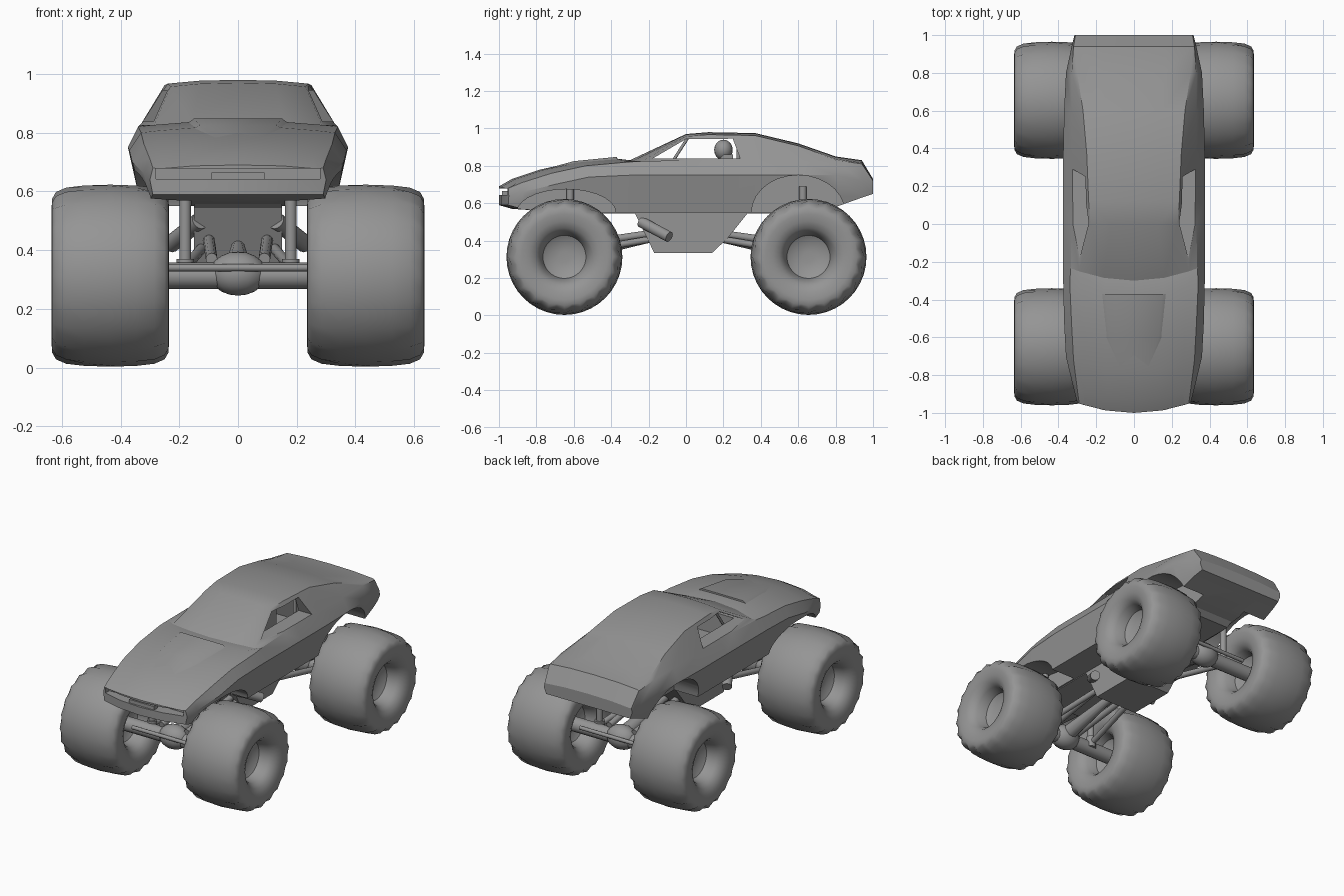
import bpy, bmesh
from math import sin, cos, pi
from mathutils import Vector

old = bpy.data.objects.get("Cube")
if old:
    bpy.data.objects.remove(old)

grey = bpy.data.materials.new("plain grey")
grey.use_nodes = True
grey.diffuse_color = (0.3, 0.3, 0.3, 1)
grey.node_tree.nodes["Principled BSDF"].inputs["Base Color"].default_value = (0.3, 0.3, 0.3, 1)


def make(name, bm):
    """Turn a bmesh into a named object with clean normals."""
    bmesh.ops.recalc_face_normals(bm, faces=bm.faces)
    mesh = bpy.data.meshes.new(name)
    bm.to_mesh(mesh)
    bm.free()
    mesh.materials.append(grey)
    obj = bpy.data.objects.new(name, mesh)
    bpy.context.collection.objects.link(obj)
    return obj


def smooth(obj, angle=0.6):
    bpy.ops.object.select_all(action="DESELECT")
    obj.select_set(True)
    bpy.context.view_layer.objects.active = obj
    bpy.ops.object.shade_smooth_by_angle(angle=angle)


def hull(name, points):
    bm = bmesh.new()
    for p in points:
        bm.verts.new(p)
    bmesh.ops.convex_hull(bm, input=bm.verts)
    return make(name, bm)


def prism(name, outline, x0, x1):
    """Side outline of (y, z) points pushed across from x0 to x1."""
    return hull(name, [(x, y, z) for x in (x0, x1) for y, z in outline])


def tube(name, start, end, radius, sides=12, tip=None):
    a, b = Vector(start), Vector(end)
    bm = bmesh.new()
    bmesh.ops.create_cone(bm, cap_ends=True, segments=sides, radius1=radius,
                          radius2=radius if tip is None else tip, depth=(b - a).length)
    turn = (b - a).to_track_quat("Z", "Y").to_matrix()
    bmesh.ops.transform(bm, matrix=turn.to_4x4(), verts=bm.verts)
    bmesh.ops.translate(bm, vec=(a + b) / 2, verts=bm.verts)
    smooth(make(name, bm))


def ball(name, centre, radius, stretch):
    bm = bmesh.new()
    bmesh.ops.create_uvsphere(bm, u_segments=16, v_segments=10, radius=radius)
    bmesh.ops.scale(bm, vec=stretch, verts=bm.verts)
    bmesh.ops.translate(bm, vec=centre, verts=bm.verts)
    smooth(make(name, bm))


def cut(obj, cutter):
    bpy.context.view_layer.objects.active = obj
    mod = obj.modifiers.new("cut", "BOOLEAN")
    mod.operation = "DIFFERENCE"
    mod.solver = "EXACT"
    mod.object = cutter
    bpy.ops.object.modifier_apply(modifier=mod.name)
    bpy.data.objects.remove(cutter)


# Body stations: y, top z, top half, belt z, belt half, widest z, widest half, sill z, sill half
stations = [
    (-1, .69, .27, .68, .29, .64, .3, .59, .29),
    (-.93, .73, .26, .71, .3, .66, .32, .57, .3),
    (-.78, .78, .26, .76, .32, .7, .36, .56, .32),
    (-.6, .82, .27, .8, .33, .74, .37, .55, .33),
    (-.38, .84, .28, .82, .34, .75, .375, .55, .33),
    (-.3, .83, .29, .825, .335, .75, .375, .55, .33),
    (0, .97, .23, .83, .33, .75, .375, .55, .33),
    (.12, .98, .24, .83, .33, .75, .375, .55, .33),
    (.37, .975, .25, .83, .33, .75, .375, .55, .33),
    (.6, .92, .27, .83, .33, .75, .37, .55, .33),
    (.8, .85, .3, .83, .33, .75, .36, .58, .32),
    (.94, .83, .31, .81, .32, .72, .33, .63, .31),
    (1, .73, .3, .72, .31, .69, .315, .65, .3),
]
bm = bmesh.new()
rings = []
for y, zt, a, zs, b, zm, m, zl, l in stations:
    ring = [(0, zt), (a * .55, zt - .003), (a, zt - .013), (b, zs),
            (m, zm), (l, zl), (l * .55, zl), (0, zl)]
    bow = .06 if y < -.2 else 0
    rings.append([bm.verts.new((x, y + bow * (x / .32) ** 2, z)) for x, z in ring])
for r, s in zip(rings, rings[1:]):
    for i in range(7):
        bm.faces.new((r[i], r[i + 1], s[i + 1], s[i]))
for r in (rings[0], rings[-1]):
    for i in range(3):
        bm.faces.new((r[i], r[i + 1], r[6 - i], r[7 - i]))
body = make("body_shell", bm)
bpy.context.view_layer.objects.active = body
body.modifiers.new("mirror", "MIRROR")
bpy.ops.object.modifier_apply(modifier="mirror")
bm = bmesh.new()
bm.from_mesh(body.data)
bmesh.ops.recalc_face_normals(bm, faces=bm.faces)
bm.to_mesh(body.data)
bm.free()

# Wheel arches, side windows, cabin and grille recess
for side in (-1, 1):
    for y, ry, rz in ((-.64, .265, .125), (.6, .25, .2)):
        arch = [(y + ry * cos(t * pi / 14), .55 + rz * sin(t * pi / 14)) for t in range(28)]
        cut(body, prism("arch_cutter", arch, side * .16, side * .6))
cut(body, prism("window_cutter", [(-.18, .838), (0, .943), (.25, .945), (.29, .838)], -.5, .5))
cut(body, prism("cabin_cutter", [(-.16, .7), (-.16, .84), (.01, .942), (.36, .944),
                                 (.42, .7)], -.23, .23))
cut(body, hull("grille_cutter", [(x, y, z) for z in (.643, .678) for x, y in
                                 ((-.28, -.915), (0, -.975), (.28, -.915),
                                  (-.28, -1.1), (.28, -1.1))]))
smooth(body, .5)

# Raised hood scoop, grille centre and seat
scoop = [(s * x, y, z) for s in (-1, 1) for x, y, z in
         ((.06, -.8, .77), (.13, -.6, .825), (.15, -.37, .848),
          (.19, -.37, .82), (.16, -.6, .805))]
smooth(hull("hood_scoop", scoop))
prism("grille_centre", [(-.985, .635), (-.985, .665), (-.95, .665), (-.95, .635)], -.09, .09)
prism("seat", [(.1, .7), (.13, .78), (.2, .86), (.25, .86), (.25, .7)], -.1, .1)
ball("headrest", (0, .2, .885), .055, (1, .9, 1))

# Chassis tub and frame
prism("chassis_tub", [(-.28, .56), (-.17, .335), (.14, .335), (.22, .41), (.34, .56)], -.15, .15)
prism("frame", [(-.75, .58), (-.7, .545), (.7, .545), (.75, .58)], -.15, .15)

# Tyre half profile: distance from middle, radius, lug depth
profile = [(0, .31, 0), (.09, .307, .004), (.15, .3, .014), (.185, .285, .018),
           (.198, .262, .008), (.2, .23, 0), (.195, .19, 0), (.18, .155, 0),
           (.15, .13, 0), (.09, .115, 0), (.07, .08, 0), (.065, .03, 0)]
profile = [(-x, r, d) for x, r, d in profile[:0:-1]] + profile


def wheel(name, cx, cy):
    steps = 40
    bm = bmesh.new()
    loops = []
    for k in range(steps):
        t = 2 * pi * k / steps
        loops.append([bm.verts.new((cx + x, cy + (r - d * (k % 2)) * cos(t),
                                    .313 + (r - d * (k % 2)) * sin(t))) for x, r, d in profile])
    for k in range(steps):
        p, q = loops[k], loops[(k + 1) % steps]
        for i in range(len(profile) - 1):
            bm.faces.new((p[i], p[i + 1], q[i + 1], q[i]))
    for i in (0, -1):
        bm.faces.new([p[i] for p in loops])
    smooth(make(name, bm), .7)


# Wheels, axles and suspension at both ends
for end, cy in (("front", -.65), ("rear", .655)):
    d = -1 if cy < 0 else 1
    tube(end + "_axle", (-.38, cy, .313), (.38, cy, .313), .045, 16)
    ball(end + "_differential", (0, cy, .32), .075, (1.3, 1, 1))
    tube(end + "_drive_shaft", (0, cy, .33), (0, d * .15, .42), .05, tip=.02)
    tube(end + "_tie_rod", (-.25, cy + d * .07, .34), (.25, cy + d * .07, .34), .012)
    for side, s in (("right", -1), ("left", 1)):
        tag = end + "_" + side
        wheel(tag + "_wheel", s * .435, cy)
        tube(tag + "_shock", (s * .18, cy - d * .03, .3), (s * .18, cy - d * .03, .69), .02)
        tube(tag + "_shock_sleeve", (s * .18, cy - d * .03, .3),
             (s * .18, cy - d * .03, .37), .03)
        tube(tag + "_upper_link", (s * .09, cy, .37), (s * .1, d * .17, .44), .02)
        tube(tag + "_lower_link", (s * .19, cy, .33), (s * .12, d * .17, .41), .018)

# Exhausts and roll cage
for side, s in (("right", -1), ("left", 1)):
    tube(side + "_exhaust", (s * .13, -.24, .5), (s * .23, -.09, .42), .03)
    tube(side + "_front_roll_bar", (s * .22, -.08, .81), (s * .21, .01, .95), .008)
    tube(side + "_rear_roll_bar", (s * .21, .28, .72), (s * .21, .28, .95), .01)
